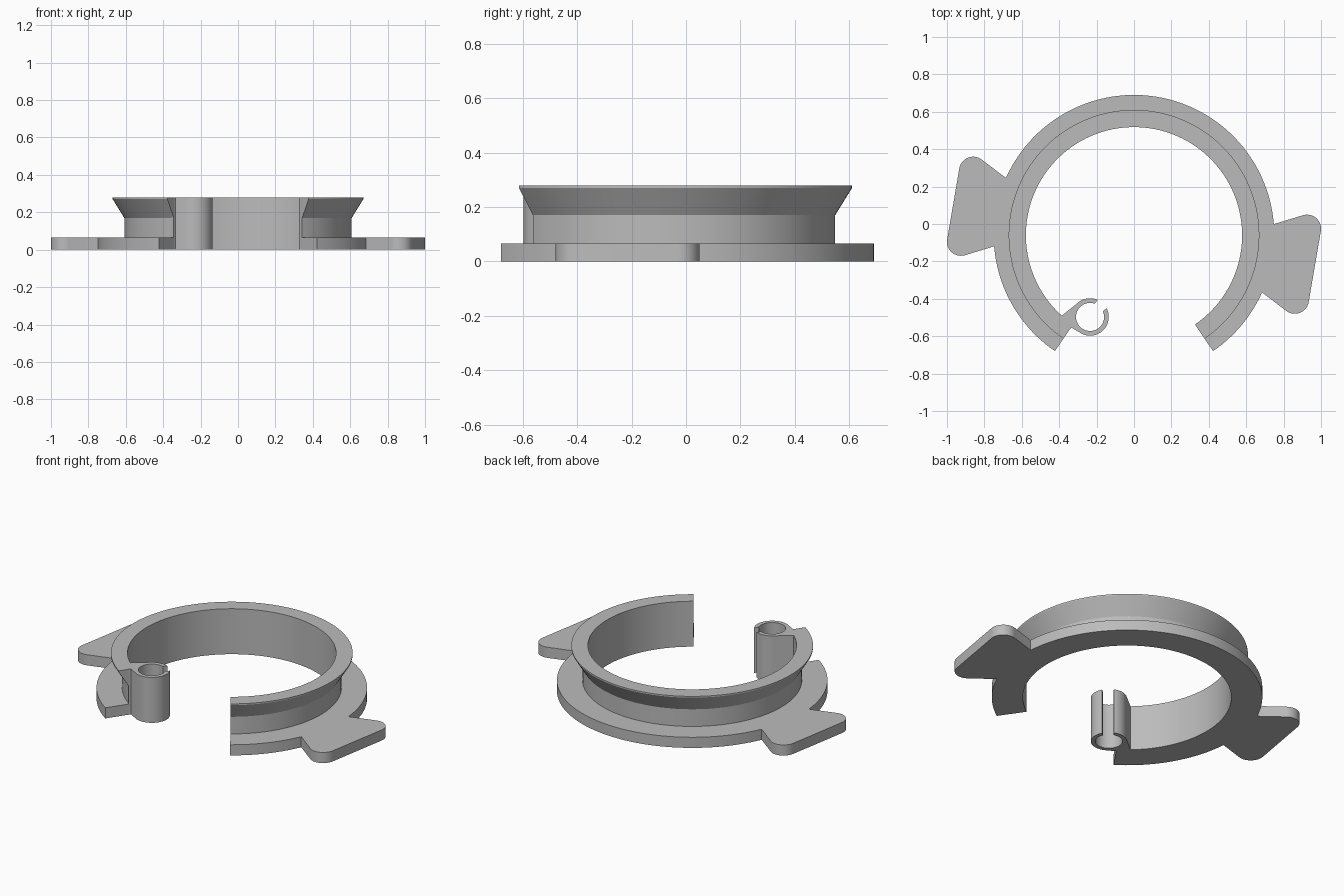
import bpy
import bmesh
from math import sin, cos, radians

if "Cube" in bpy.data.objects:
    bpy.data.objects.remove(bpy.data.objects["Cube"], do_unlink=True)

# Single grey plastic
grey = bpy.data.materials.new("grey plastic")
grey.use_nodes = True
colour = (0.5, 0.5, 0.5, 1)
grey.diffuse_color = colour
grey.node_tree.nodes["Principled BSDF"].inputs["Base Color"].default_value = colour

CENTRE_Y = -0.06
HEIGHT = 0.278
FLANGE = 0.065
END = -55.7


def arc(cx, cy, r, start, stop, steps):
    """Points along a circular arc, angles in degrees."""
    angles = [radians(start + (stop - start) * i / steps) for i in range(steps + 1)]
    return [(cx + r * cos(a), cy + r * sin(a)) for a in angles]


def finish(bm, name):
    bmesh.ops.recalc_face_normals(bm, faces=bm.faces)
    mesh = bpy.data.meshes.new(name)
    bm.to_mesh(mesh)
    bm.free()
    mesh.materials.append(grey)
    obj = bpy.data.objects.new(name, mesh)
    bpy.context.collection.objects.link(obj)
    bpy.ops.object.select_all(action='DESELECT')
    obj.select_set(True)
    bpy.context.view_layer.objects.active = obj
    bpy.ops.object.shade_smooth_by_angle(angle=radians(30))
    return obj


def plate(name, outline, height):
    """Extrude a flat outline up from the ground."""
    bm = bmesh.new()
    face = bm.faces.new([bm.verts.new((x, y, 0)) for x, y in outline])
    moved = bmesh.ops.extrude_face_region(bm, geom=[face], use_keep_orig=True)["geom"]
    verts = [v for v in moved if isinstance(v, bmesh.types.BMVert)]
    bmesh.ops.translate(bm, verts=verts, vec=(0, 0, height))
    return finish(bm, name)


# Open ring: flange, groove and flared rim swept around the centre
profile = [(0.578, 0), (0.75, 0), (0.75, FLANGE), (0.608, FLANGE),
           (0.608, 0.17), (0.67, 0.27), (0.67, HEIGHT), (0.578, HEIGHT)]
bm = bmesh.new()
rows = []
for x, y in arc(0, 0, 1, END, 180 - END, 120):
    rows.append([bm.verts.new((r * x, r * y + CENTRE_Y, z)) for r, z in profile])
for a, b in zip(rows, rows[1:]):
    for i in range(len(profile)):
        j = (i + 1) % len(profile)
        bm.faces.new((a[i], a[j], b[j], b[i]))
bm.faces.new(rows[0])
bm.faces.new(rows[-1])
finish(bm, "grooved_ring")

# Flared tabs, one the half-turn of the other
tab = [(-0.69, 0.31)]
tab += arc(-0.86, 0.345, 0.075, 53, 170, 14)
tab += arc(-0.925, -0.035, 0.075, 170, 287, 14)
tab += [(-0.75, -0.06)]
tab += arc(0, 0, 0.738, 184.5, 156, 12)
for name, s in (("right_tab", 1), ("left_tab", -1)):
    plate(name, [(s * x, s * y + CENTRE_Y) for x, y in tab], FLANGE)

# C-shaped clip with a short neck rooted in the ring wall
cx, cy = -0.235, -0.497
clip = arc(cx, cy, 0.1, 28, -115, 26)
clip += [(-0.335, -0.554), (-0.345, -0.565), (-0.405, -0.505), (-0.388, -0.492)]
clip += arc(cx, cy, 0.1, 128, 66, 12)
clip += arc(cx, cy, 0.075, 70, 384, 48)
plate("clip_socket", clip, HEIGHT)
